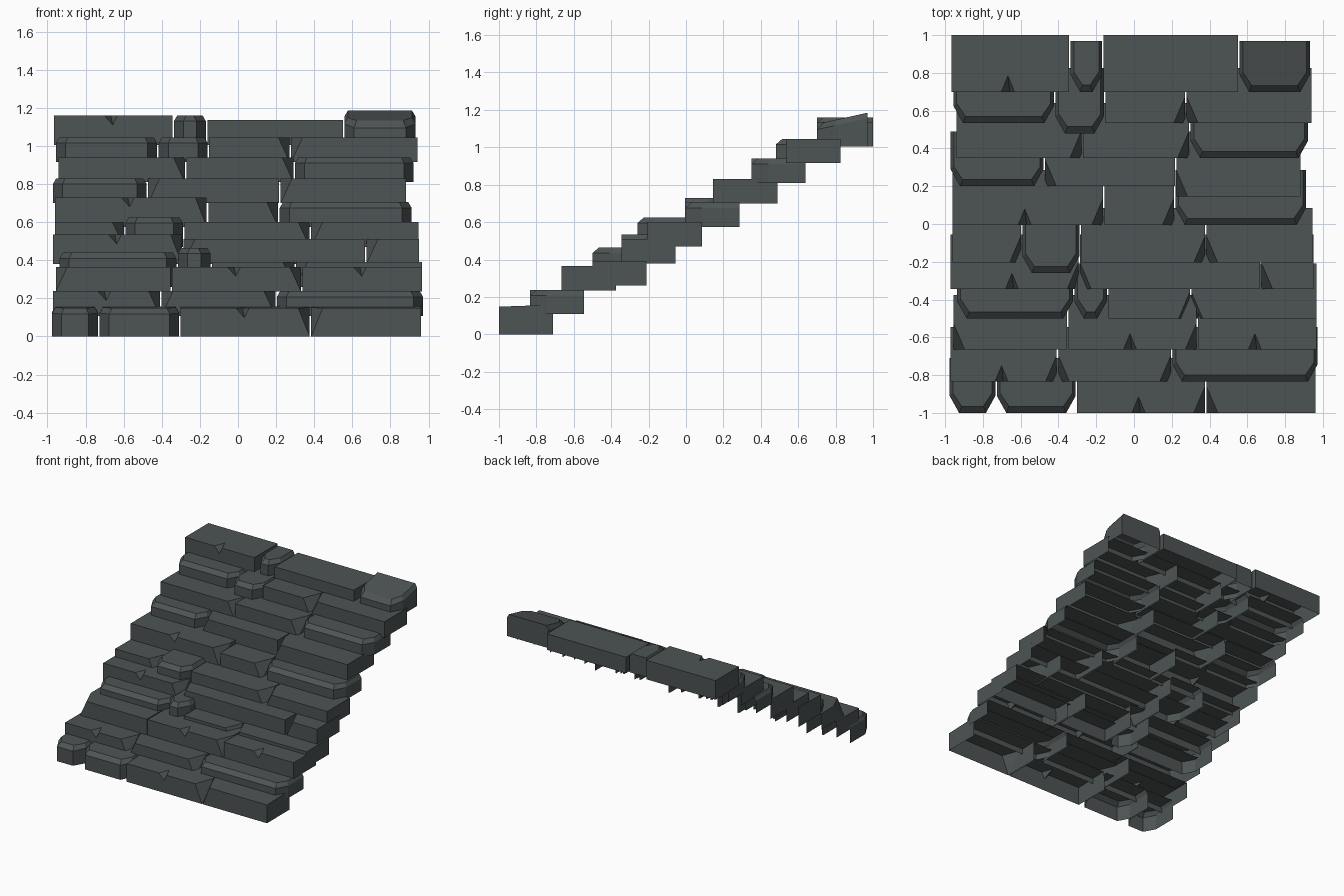
import bpy, bmesh

if "Cube" in bpy.data.objects:
    bpy.data.objects.remove(bpy.data.objects["Cube"])

slate = bpy.data.materials.new("dark slate")
slate.diffuse_color = (0.075, 0.087, 0.087, 1)
slate.use_nodes = True
slate.node_tree.nodes["Principled BSDF"].inputs["Base Color"].default_value = slate.diffuse_color


def finish(name, polys):
    """Turn point-loops into one flat-shaded stone with outward normals."""
    bm = bmesh.new()
    for poly in polys:
        bm.faces.new([bm.verts.new(p) for p in poly])
    bmesh.ops.remove_doubles(bm, verts=bm.verts, dist=1e-5)
    bmesh.ops.recalc_face_normals(bm, faces=bm.faces)
    bm.normal_update()
    top = max(bm.faces, key=lambda f: f.calc_center_median().z)
    if top.normal.z < 0:
        bmesh.ops.reverse_faces(bm, faces=bm.faces)
    me = bpy.data.meshes.new(name)
    bm.to_mesh(me)
    bm.free()
    me.materials.append(slate)
    bpy.context.collection.objects.link(bpy.data.objects.new(name, me))


def chipped(name, xl, xr, yf, yb, zb, zt, flags, rise, back):
    """Sharp stone, open below: chipped ends (l, r), V notch (n) in the front edge."""
    def t(x, y):
        return (x, y, zt + rise * (y - yf) / (yb - yf))
    polys, top, front = [], [], []
    for flag, x, inward in (("l", xl, 1), ("r", xr, -1)):
        low, rear = (x, yf, zb), t(x, yb)
        if flag in flags:
            a, b = t(x, yf + .14), t(x + inward * .06, yf)
            polys.append([a, b, low])
            edge_top, edge_front = [rear, a, b], [low, b]
        else:
            a = t(x, yf)
            edge_top, edge_front = [rear, a], [low, a]
        polys.append([low, (x, yb, zb), rear, a])
        if flag == "l":
            top, front = edge_top, edge_front
            if "n" in flags:
                n = xl + .48 * (xr - xl)
                p, m, q = t(n - .035, yf), t(n, yf + .085), t(n + .035, yf)
                d = (n + .01, yf, zt - .05)
                top = top + [p, m, q]
                front = front + [p, d, q]
                polys += [[p, d, m], [d, q, m]]
        else:
            top = top + edge_top[::-1]
            front = front + edge_front[::-1]
    polys += [top, front]
    if back:
        polys.append([t(xl, yb), t(xr, yb), (xr, yb, zb), (xl, yb, zb)])
    finish(name, polys)


def worn(name, xl, xr, yf, yb, zb, zt, flags, rise, back):
    """Worn stone, open below: cut front corners and a bevelled upper rim."""
    def ring(i, z, slope):
        left = [(xl + i / 2, yb), (xl + i / 2, yf + .09 + i * .4), (xl + .05 + i * .4, yf + i)]
        pts = left + [(xl + xr - x, y) for x, y in reversed(left)]
        return [(x, y, z + slope * (y - yf) / (yb - yf)) for x, y in pts]
    rings = [ring(0, zb, 0), ring(0, zt - .03, rise), ring(.035, zt, rise)]
    polys = [rings[2]]
    for lo, hi in zip(rings, rings[1:]):
        polys += [[lo[k], lo[k + 1], hi[k + 1], hi[k]] for k in range(5)]
    if back:
        polys.append([r[0] for r in rings] + [r[5] for r in reversed(rings)])
    finish(name, polys)


# Row fronts and tops, from the lowest step to the highest
fronts = [-1, -.835, -.665, -.5, -.345, -.205, -.005, .2, .35, .535, .7]
tops = [.148, .238, .365, .39, .51, .6, .705, .83, .94, 1.045, 1.135]
# Joints between stones, both ends included
joints = [[-.98, -.73, -.305, .38, .965], [-.975, -.405, .2, .975], [-.96, -.35, .335, .97],
          [-.94, -.32, -.14, .3, .97], [-.975, -.29, .67, .955], [-.965, -.595, -.285, .38, .95],
          [-.965, -.16, .215, .915], [-.975, -.475, .22, .885], [-.945, -.275, .295, .925],
          [-.96, -.42, -.155, .275, .945], [-.97, -.34, -.165, .555, .935]]
# Stone kinds: w worn, n notch, l/r chipped end, u raised, f pushed forward, t tilted
kinds = ["w w nr l", "nr lr w", "l nr n", "wuu wuuu r l", "nru l l", "r wfu r l",
         "nru r w", "w l lf", "r r w", "w wf r l", "nu wu p wt"]

for r, (yf, zt, xs, row) in enumerate(zip(fronts, tops, joints, kinds)):
    last = r == len(fronts) - 1
    for i, flags in enumerate(row.split()):
        make = worn if "w" in flags else chipped
        yb = min(yf + .29, .97 if "w" in flags else 1)
        rise = .06 if "t" in flags else .01 if r == 0 else 0
        make(f"step_{r + 1}_stone_{i + 1}", xs[i] + .004, xs[i + 1] - .004,
             yf - .055 * flags.count("f"), 1 if last and make is chipped else yb,
             0 if r == 0 else zt - .13, zt + .025 * flags.count("u") - (.01 if "t" in flags else 0),
             flags, rise, last)
